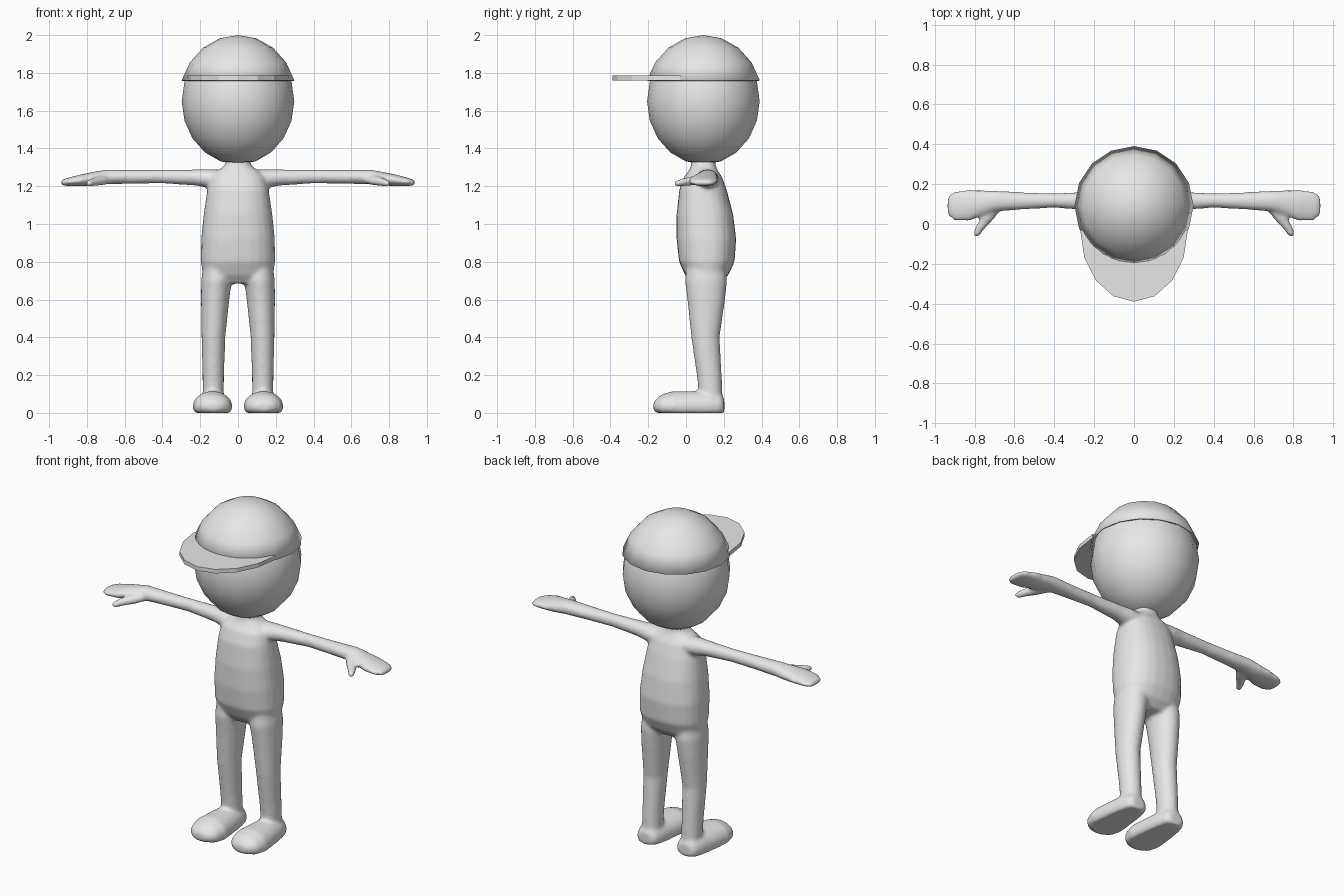
import bpy, bmesh
from math import sin, cos, pi, radians
from mathutils import Vector, Matrix

cube = bpy.data.objects.get("Cube")
if cube:
    bpy.data.objects.remove(cube)

# One plain material for the whole figure
GREY = (0.8, 0.8, 0.8, 1)
grey = bpy.data.materials.new("plain grey")
grey.use_nodes = True
grey.diffuse_color = GREY
for node in grey.node_tree.nodes:
    if node.type == 'BSDF_PRINCIPLED':
        node.inputs["Base Color"].default_value = GREY

SIDES = 24


def make_object(name, bm, smooth=True):
    """Turn a bmesh into a named, shaded object."""
    mesh = bpy.data.meshes.new(name)
    bm.to_mesh(mesh)
    bm.free()
    mesh.materials.append(grey)
    obj = bpy.data.objects.new(name, mesh)
    bpy.context.collection.objects.link(obj)
    if smooth:
        bpy.ops.object.select_all(action='DESELECT')
        obj.select_set(True)
        bpy.context.view_layer.objects.active = obj
        bpy.ops.object.shade_smooth_by_angle(angle=radians(35))
    return obj


def skin_rings(bm, rings):
    """Bridge a row of point rings and close both ends."""
    loops = [[bm.verts.new(p) for p in ring] for ring in rings]
    for a, b in zip(loops, loops[1:]):
        for i in range(SIDES):
            j = (i + 1) % SIDES
            bm.faces.new((a[i], a[j], b[j], b[i]))
    bm.faces.new(loops[0][::-1])
    bm.faces.new(loops[-1])


def loft(bm, axis, sections, side=1, power=1.0, floor=None):
    """Each section is: position on axis, two centre values, two half sizes."""
    def soft(v):
        return abs(v) ** power * (1 if v >= 0 else -1)
    rings = []
    for pos, c1, c2, h1, h2 in sections:
        ring = []
        for i in range(SIDES):
            t = 2 * pi * i / SIDES
            u, v = c1 + h1 * soft(cos(t)), c2 + h2 * soft(sin(t))
            if floor is not None:
                v = max(floor, v)
            x, y, z = {'X': (pos, u, v), 'Y': (u, pos, v), 'Z': (u, v, pos)}[axis]
            ring.append(Vector((x * side, y, z)))
        rings.append(ring)
    skin_rings(bm, rings)


# Body sections
torso = [
    (0.685, 0, 0.105, 0.14, 0.075), (0.73, 0, 0.11, 0.185, 0.115),
    (0.80, 0, 0.11, 0.197, 0.147), (0.92, 0, 0.108, 0.195, 0.158),
    (1.05, 0, 0.10, 0.182, 0.15), (1.18, 0, 0.09, 0.163, 0.126),
    (1.25, 0, 0.09, 0.145, 0.10), (1.285, 0, 0.092, 0.105, 0.075),
    (1.31, 0, 0.092, 0.068, 0.065), (1.37, 0, 0.092, 0.065, 0.06),
]
leg = [
    (0.80, 0.112, 0.105, 0.07, 0.10), (0.70, 0.114, 0.106, 0.081, 0.112),
    (0.60, 0.121, 0.107, 0.075, 0.10), (0.40, 0.13, 0.103, 0.063, 0.075),
    (0.20, 0.131, 0.123, 0.057, 0.066), (0.04, 0.131, 0.135, 0.056, 0.06),
]
foot = [
    (0.203, 0.133, 0.035, 0.04, 0.04), (0.185, 0.133, 0.035, 0.065, 0.065),
    (0.13, 0.134, 0.035, 0.08, 0.08), (0.03, 0.135, 0.035, 0.095, 0.08),
    (-0.07, 0.135, 0.035, 0.106, 0.08), (-0.13, 0.135, 0.035, 0.092, 0.062),
    (-0.16, 0.135, 0.035, 0.062, 0.036), (-0.172, 0.135, 0.035, 0.035, 0.02),
]
arm = [
    (0.05, 0.11, 1.235, 0.065, 0.05), (0.15, 0.113, 1.24, 0.06, 0.05),
    (0.22, 0.115, 1.246, 0.048, 0.043), (0.40, 0.118, 1.251, 0.036, 0.036),
    (0.55, 0.116, 1.25, 0.043, 0.037), (0.70, 0.115, 1.249, 0.053, 0.039),
    (0.76, 0.105, 1.24, 0.065, 0.037), (0.83, 0.093, 1.232, 0.079, 0.031),
    (0.90, 0.09, 1.223, 0.074, 0.022), (0.93, 0.092, 1.219, 0.055, 0.015),
    (0.938, 0.092, 1.218, 0.035, 0.01),
]
thumb = [
    (0.08, 0.70, 1.235, 0.04, 0.025), (0.03, 0.735, 1.228, 0.036, 0.025),
    (-0.02, 0.772, 1.22, 0.027, 0.021), (-0.05, 0.788, 1.215, 0.019, 0.017),
    (-0.062, 0.792, 1.213, 0.011, 0.011),
]

# Body: torso and mirrored limbs fused into one soft skin
bm = bmesh.new()
loft(bm, 'Z', torso, power=0.85)
for side in (1, -1):
    loft(bm, 'Z', leg, side)
    loft(bm, 'Y', foot, side, floor=0)
    loft(bm, 'X', arm, side)
    loft(bm, 'Y', thumb, side)
bmesh.ops.recalc_face_normals(bm, faces=bm.faces)
body = make_object("body", bm)
fuse = body.modifiers.new("fuse", 'REMESH')
fuse.mode = 'VOXEL'
fuse.voxel_size = 0.01
fuse.use_smooth_shade = True
soften = body.modifiers.new("soften", 'SMOOTH')
soften.factor = 0.5
soften.iterations = 8


def ellipsoid(radius, height):
    """A faceted-outline ball at the head's centre."""
    ball = bmesh.new()
    place = Matrix.Translation((0, 0.092, 1.65)) @ Matrix.Diagonal((radius, radius, height, 1))
    bmesh.ops.create_uvsphere(ball, u_segments=16, v_segments=10, radius=1, matrix=place)
    return ball


# Head
make_object("head", ellipsoid(0.298, 0.335))

# Cap crown: the upper part of a slightly larger ball
bm = ellipsoid(0.315, 0.35)
bmesh.ops.bisect_plane(bm, geom=bm.verts[:] + bm.edges[:] + bm.faces[:],
                       plane_co=(0, 0, 1.76), plane_no=(0, 0, 1), clear_inner=True)
crown = make_object("cap_crown", bm)
shell = crown.modifiers.new("thickness", 'SOLIDIFY')
shell.thickness = 0.008
shell.offset = -1

# Cap brim: a strip from the crown out to a rounded front edge
bm = bmesh.new()
strip = []
STEPS = 8
for i in range(STEPS + 1):
    t = pi * i / STEPS
    phi = radians(-25 - 130 * i / STEPS)
    inner = bm.verts.new((0.287 * cos(phi), 0.092 + 0.287 * sin(phi), 1.773))
    outer = bm.verts.new((0.27 * cos(t), -0.03 - 0.36 * sin(t), 1.773))
    strip.append((inner, outer))
for (a, b), (c, d) in zip(strip, strip[1:]):
    bm.faces.new((a, c, d, b))
brim = make_object("cap_brim", bm, smooth=False)
plate = brim.modifiers.new("thickness", 'SOLIDIFY')
plate.thickness = 0.024
plate.offset = 0
